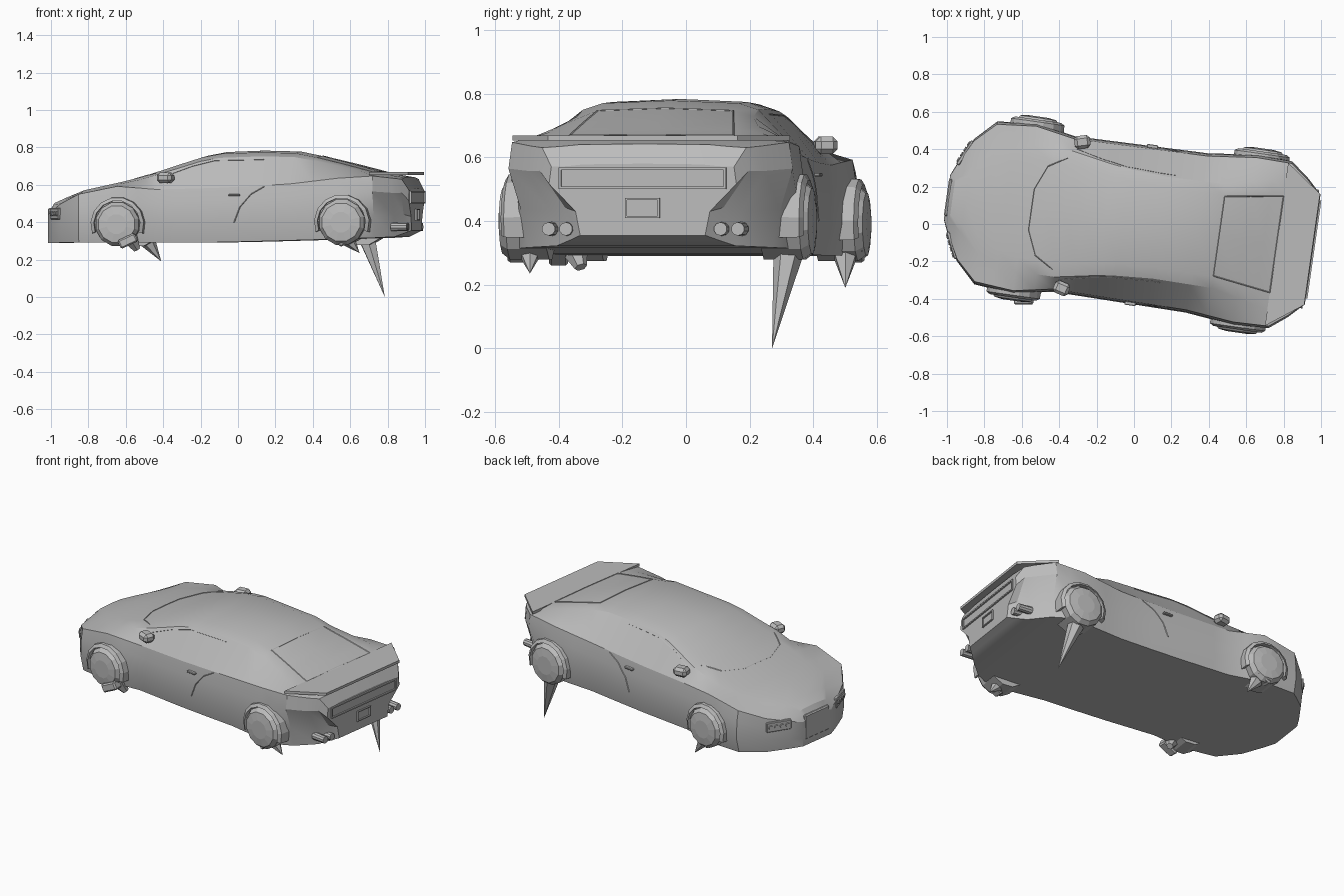
import bpy, bmesh, math
from math import sin, cos, radians
from mathutils import Vector, Matrix
from mathutils.bvhtree import BVHTree

if "Cube" in bpy.data.objects:
    bpy.data.objects.remove(bpy.data.objects["Cube"])

YAW = Matrix.Rotation(radians(-8.1), 4, 'Z')   # the car stands slightly turned

paint = bpy.data.materials.new("plain_grey")
paint.use_nodes = True
GREY = (0.5, 0.5, 0.5, 1)
paint.diffuse_color = GREY
paint.node_tree.nodes["Principled BSDF"].inputs["Base Color"].default_value = GREY


def finish(name, bm, turn=True, smooth=None):
    """Turn a bmesh into a named, painted object."""
    bmesh.ops.recalc_face_normals(bm, faces=bm.faces)
    if turn:
        bm.transform(YAW)
    mesh = bpy.data.meshes.new(name)
    bm.to_mesh(mesh)
    bm.free()
    mesh.materials.append(paint)
    obj = bpy.data.objects.new(name, mesh)
    bpy.context.collection.objects.link(obj)
    if smooth:
        bpy.ops.object.select_all(action='DESELECT')
        obj.select_set(True)
        bpy.context.view_layer.objects.active = obj
        bpy.ops.object.shade_smooth_by_angle(angle=radians(smooth))
    return obj


def loft(rings, closed=False):
    """Skin equal rings of points; cap the ends or join them into a loop."""
    bm = bmesh.new()
    vs = [[bm.verts.new(p) for p in ring] for ring in rings]
    n = len(vs[0])
    pairs = list(zip(vs, vs[1:])) + ([(vs[-1], vs[0])] if closed else [])
    for a, b in pairs:
        for i in range(n):
            j = (i + 1) % n
            bm.faces.new((a[i], a[j], b[j], b[i]))
    if not closed:
        bm.faces.new(vs[0])
        bm.faces.new(vs[-1])
    return bm


def box(name, centre, size, spin=None, bevel=0.0, turn=True):
    bm = bmesh.new()
    bmesh.ops.create_cube(bm, size=1)
    bm.transform(Matrix.Diagonal((*size, 1)))
    if bevel:
        bmesh.ops.bevel(bm, geom=bm.edges[:], offset=bevel, segments=1, affect='EDGES')
    bm.transform(Matrix.Translation(centre) @ (spin or Matrix()))
    return finish(name, bm, turn)


def cone(name, start, end, r1, r2, sides, turn=True):
    start, end = Vector(start), Vector(end)
    axis = end - start
    bm = bmesh.new()
    bmesh.ops.create_cone(bm, cap_ends=True, segments=sides, radius1=r1, radius2=r2,
                          depth=axis.length)
    spin = axis.to_track_quat('Z', 'Y').to_matrix().to_4x4()
    bm.transform(Matrix.Translation((start + end) / 2) @ spin)
    return finish(name, bm, turn)


def along(keys, u):
    """Read a value off a few (position, value) keys."""
    if u <= keys[0][0]:
        return keys[0][1]
    for (a, p), (b, q) in zip(keys, keys[1:]):
        if u <= b:
            return p + (q - p) * (u - a) / (b - a)
    return keys[-1][1]


# Body: cross-sections driven by outline curves along the length
WIDTH = [(-1.01, .12), (-.98, .19), (-.91, .33), (-.8, .44), (-.59, .46), (-.38, .42),
         (.34, .43), (.6, .46), (.79, .455), (.885, .38), (.965, .3)]
TOP = [(-1.01, .46), (-.98, .505), (-.82, .57), (-.52, .635), (-.3, .71), (-.18, .752),
       (-.06, .775), (.14, .783), (.34, .778), (.5, .745), (.7, .69), (.8, .662),
       (.93, .642), (.965, .58)]
SHOULDER = [(-1.01, .44), (-.91, .5), (-.8, .55), (-.59, .592), (-.38, .575), (0, .585),
            (.34, .605), (.6, .635), (.79, .647), (.93, .63), (.965, .57)]
ROOF_EDGE = [(-1.01, .08), (-.8, .28), (-.59, .34), (-.38, .34), (-.1, .29), (.14, .275),
             (.46, .28), (.79, .36), (.965, .24)]
FLOOR = [(-1.01, .29), (0, .293), (.6, .31), (.88, .32), (.965, .355)]
DROP = [(-1.01, .01), (-.59, .015), (-.3, .03), (.2, .032), (.5, .025), (.8, .008)]
TUCK = [(.7, .95), (.965, .66)]

STATIONS = [-1.01, -.98, -.91, -.8, -.7, -.59, -.48, -.38, -.27, -.16, -.06, .14, .34,
            .46, .6, .7, .79, .885, .93, .965]


def section(u):
    w, top, sh = along(WIDTH, u), along(TOP, u), along(SHOULDER, u)
    floor, roof, drop, tuck = (along(k, u) for k in (FLOOR, ROOF_EDGE, DROP, TUCK))
    h = sh - floor
    half = [(w * tuck, floor), (w * (tuck + .05), floor + h * .35),
            (w * .99, floor + h * .75), (w * .965, sh),
            (roof, top - drop), (roof * .78, top - drop * .3)]
    full = half + [(0, top)] + [(-v, z) for v, z in reversed(half)]
    return [(u, v, z) for v, z in full]


shell = loft([section(u) for u in STATIONS])
surface = BVHTree.FromBMesh(shell)
finish("body", shell, smooth=24)


# Panel seams: thin lines laid on the body surface
def seam(name, pts, side=0):
    """side 0 lays (u, v) points from above; +1 or -1 lays (u, z) points on a flank."""
    path = []
    for a, b in zip(pts, pts[1:]):
        for k in range(7):
            p = Vector(a).lerp(Vector(b), k / 6)
            if side:
                hit = surface.ray_cast(Vector((p.x, 2 * side, p.y)), Vector((0, -side, 0)))[0]
            else:
                hit = surface.ray_cast(Vector((p.x, p.y, 2)), Vector((0, 0, -1)))[0]
            if hit:
                path.append(hit)
    rings = []
    for p in path[::1]:
        if rings and (p - last).length < 1e-4:
            continue
        last = p
        rings.append([p + Vector(d) * .003 for d in
                      ((1, 0, 0), (0, 1, 0), (0, 0, 1), (-1, 0, 0), (0, -1, 0), (0, 0, -1))])
    hull = bmesh.new()
    for a, b in zip(rings, rings[1:]):
        vs = [hull.verts.new(q) for q in a + b]
        made = bmesh.ops.convex_hull(hull, input=vs)
        inner = [g for g in made["geom_interior"] if isinstance(g, bmesh.types.BMVert)]
        bmesh.ops.delete(hull, geom=inner, context='VERTS')
    finish(name, hull)


arc = [(-.4, .3), (-.5, .24), (-.555, .11)]
seam("windscreen_seam", arc + [(u, -v) for u, v in reversed(arc)])
seam("rear_window_seam", [(.46, .215), (.77, .26), (.77, -.26), (.46, -.215), (.46, .215)])

# Wheel, arch and flank parts, repeated on both sides
for s, side in ((1, "left"), (-1, "right")):
    for u, z, r, end in ((-.586, .39, .12, "front"), (.626, .4, .125, "rear")):
        rings = []
        for rad, v in ((r, .34), (r, .465), (r * .84, .49), (r * .45, .497)):
            rings.append([(u + rad * cos(t), s * v, z + rad * sin(t))
                          for t in (radians(30 * k + 15) for k in range(12))])
        finish(f"{end}_{side}_wheel", loft(rings))
        rings = []
        for k in range(10):
            t = radians(-20 + k * 220 / 9)
            rings.append([(u + q * cos(t), s * v, z + q * sin(t)) for q, v in
                          ((r + .005, .36), (r + .03, .36), (r + .024, .468), (r + .005, .48))])
        finish(f"{end}_{side}_arch", loft(rings))

    seam(f"{side}_door_seam", [(.04, .4), (.07, .48), (.13, .55), (.2, .59)], s)
    seam(f"{side}_window_seam", [(-.36, .64), (-.2, .7), (-.08, .73), (.18, .735)], s)
    box(f"{side}_door_handle", (.04, s * .424, .545), (.06, .02, .012), bevel=.003)

    # Wing mirror with its stalk
    box(f"{side}_mirror", (-.335, s * .395, .638), (.085, .07, .055),
        Matrix.Rotation(radians(15 * s), 4, 'Z'), .016)
    cone(f"{side}_mirror_stalk", (-.32, s * .35, .6), (-.33, s * .39, .63), .015, .01, 6)

    # Headlight panel with a row of lamps, set along the nose curve
    spin = Matrix.Rotation(radians(-25 * s), 4, 'Z')
    centre = Vector((-.947, s * .25, .445))
    box(f"{side}_headlight", centre, (.02, .15, .06), spin, .004)
    for k in range(4):
        p = centre + spin @ Vector((0, (k - 1.5) * .034, 0))
        cone(f"{side}_lamp_{k + 1}", p, p + spin @ Vector((-.016, 0, 0)), .015, .012, 8)

    # Paired exhausts
    for v in (.245, .3):
        cone(f"{side}_exhaust", (.87, s * v, .375), (.955, s * v, .375), .023, .021, 10)

# Nose grille
box("grille", (-1.003, 0, .4), (.02, .2, .15), bevel=.006)

# Rear wing: a tapering plate over the tail
wing = [(.77, .44), (.962, .3), (.962, -.3), (.77, -.44)]
finish("rear_wing", loft([[(u, v, z) for u, v in wing] for z in (.652, .668)]))


# Framed panels on the tail
def frame(name, half, low, high, t):
    rings = []
    for v, z, a, b in ((-half, low, 1, 1), (half, low, -1, 1),
                       (half, high, -1, -1), (-half, high, 1, -1)):
        rings.append([(.955, v, z), (.974, v, z), (.974, v + a * t, z + b * t),
                      (.955, v + a * t, z + b * t)])
    finish(name, loft(rings, closed=True))


frame("tail_light_frame", .265, .5, .568, .008)
frame("plate_frame", .055, .41, .472, .006)

# Spikes and blocks under the wheels, each with its own lean
cone("rear_left_spike", (.67, .335, .38), (.785, .27, 0), .06, 0, 6, False)
cone("front_left_spike", (-.51, .5, .34), (-.41, .5, .19), .06, 0, 6, False)
cone("rear_right_spike", (.56, -.49, .34), (.65, -.49, .235), .06, 0, 6, False)
cone("front_right_spike", (-.59, -.36, .34), (-.54, -.33, .255), .055, .02, 6, False)
for name, place in (("front_right_block", (-.59, -.4, .3)), ("rear_right_block", (.58, -.53, .31)),
                    ("front_left_block", (-.5, .53, .31))):
    box(name, place, (.1, .06, .05), Matrix.Rotation(radians(-25), 4, 'Y'), .008, False)
